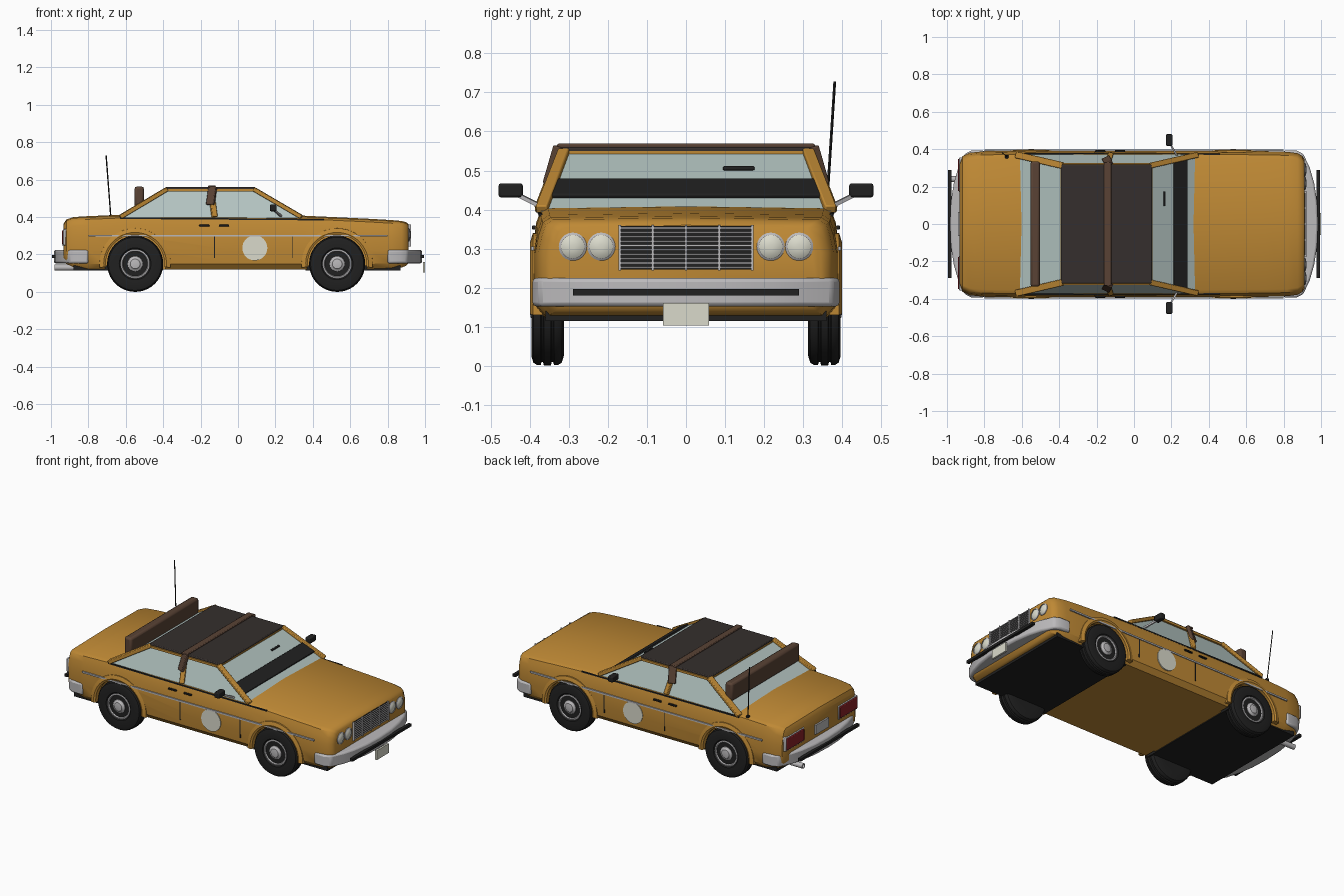
import bpy, bmesh, math
from mathutils import Vector, Euler

if "Cube" in bpy.data.objects:
    bpy.data.objects.remove(bpy.data.objects["Cube"])


def mat(name, r, g, b):
    m = bpy.data.materials.new(name)
    m.diffuse_color = (r, g, b, 1)
    m.use_nodes = True
    m.node_tree.nodes["Principled BSDF"].inputs["Base Color"].default_value = m.diffuse_color
    return m


PAINT = mat("ochre_paint", 0.52, 0.25, 0.035)
BLACK = mat("black_plastic", 0.015, 0.015, 0.015)
ROOF = mat("dark_vinyl", 0.035, 0.028, 0.026)
BROWN = mat("brown_wood", 0.10, 0.055, 0.035)
GLASS = mat("glass", 0.45, 0.55, 0.53)
CHROME = mat("chrome", 0.50, 0.49, 0.50)
RED = mat("red_lens", 0.25, 0.015, 0.02)
CREAM = mat("cream", 0.70, 0.70, 0.60)


def finish(name, bm, m, smooth=True, bevel=0):
    bmesh.ops.recalc_face_normals(bm, faces=bm.faces)
    me = bpy.data.meshes.new(name)
    bm.to_mesh(me)
    bm.free()
    o = bpy.data.objects.new(name, me)
    bpy.context.collection.objects.link(o)
    me.materials.append(m)
    if bevel:
        b = o.modifiers.new("bevel", 'BEVEL')
        b.width, b.segments, b.limit_method = bevel, 2, 'ANGLE'
    if smooth:
        shade(o)
    return o


def activate(o):
    bpy.ops.object.select_all(action='DESELECT')
    o.select_set(True)
    bpy.context.view_layer.objects.active = o


def shade(o):
    activate(o)
    bpy.ops.object.shade_smooth_by_angle(angle=math.radians(35))


def loft(name, rings, m, smooth=True, bevel=0):
    """Skin closed rings of points and cap both ends."""
    bm = bmesh.new()
    vs = [[bm.verts.new(p) for p in r] for r in rings]
    n = len(vs[0])
    for a, b in zip(vs, vs[1:]):
        for i in range(n):
            j = (i + 1) % n
            bm.faces.new((a[i], a[j], b[j], b[i]))
    bm.faces.new(vs[0])
    bm.faces.new(vs[-1])
    return finish(name, bm, m, smooth, bevel)


def box(name, c, size, m, bevel=0, rot=(0, 0, 0)):
    bm = bmesh.new()
    bmesh.ops.create_cube(bm, size=1)
    bmesh.ops.scale(bm, vec=size, verts=bm.verts)
    o = finish(name, bm, m, bevel > 0, bevel)
    o.location, o.rotation_euler = c, Euler(rot)
    return o


def beam(name, a, b, w, h, m, bevel=0):
    a, b = Vector(a), Vector(b)
    d = b - a
    return box(name, (a + b) / 2, (w, h, d.length), m, bevel, d.to_track_quat('Z', 'Y').to_euler())


def lathe(name, prof, c, m, axis='Y', s=1, n=32):
    """Turn (radius, distance) points round an axis through c."""
    rings = []
    for r, d in prof:
        ring = []
        for i in range(n):
            t = 2 * math.pi * i / n
            u, v = r * math.cos(t), r * math.sin(t)
            off = (u, d * s, v) if axis == 'Y' else (d * s, u, v)
            ring.append(Vector(c) + Vector(off))
        rings.append(ring)
    return loft(name, rings, m)


# Body shell: cross-sections along x (x, half width, top, bottom)
STATIONS = [(-.932, .335, .362, .17), (-.918, .362, .384, .15), (-.88, .381, .397, .132),
            (-.80, .389, .402, .12), (-.60, .392, .41, .12), (0, .393, .41, .12),
            (.34, .392, .405, .12), (.70, .389, .388, .12), (.82, .386, .381, .122),
            (.875, .378, .376, .13), (.90, .364, .369, .14), (.912, .345, .357, .155)]
rings = []
for x, w, t, b in STATIONS:
    half = [(.92, b), (.985, b + .03), (1, .22), (1, .29), (.977, t - .045), (.95, t - .014), (.90, t - .002)]
    rings.append([(x, w * f, z) for f, z in half] + [(x, 0, t + .003)] +
                 [(x, -w * f, z) for f, z in reversed(half)])
body = loft("body", rings, PAINT, False)

# Wheel wells
WHEELS = (-.55, .53)
for wx in WHEELS:
    for s in (1, -1):
        cut = lathe("well_cutter", [(.163, .29), (.163, .5)], (wx, 0, .15), BLACK, s=s)
        cut.hide_render = True
        mod = body.modifiers.new("well", 'BOOLEAN')
        mod.operation, mod.object, mod.solver = 'DIFFERENCE', cut, 'EXACT'
        activate(body)
        bpy.ops.object.modifier_apply(modifier=mod.name)
        bpy.data.objects.remove(cut)
shade(body)

# Wheels and arch flares
TYRE = [(.08, .313), (.125, .313), (.142, .318), (.148, .328), (.148, .338), (.141, .340), (.141, .344),
        (.15, .346), (.15, .364), (.141, .366), (.141, .370), (.148, .372), (.148, .382),
        (.142, .391), (.125, .396), (.085, .394), (.076, .386)]
RIM = [(.078, .37), (.078, .391), (.070, .393), (.064, .382), (.045, .376), (.040, .388),
       (.030, .392), (.026, .398), (.012, .400)]
for wx in WHEELS:
    for s in (1, -1):
        c = (wx, 0, .15)
        lathe("tyre", TYRE, c, BLACK, s=s, n=40)
        lathe("wheel_rim", RIM, c, CHROME, s=s)
        prof = [(.157, .36), (.157, .394), (.168, .399), (.19, .392), (.192, .36)]
        arc = [math.radians(-6 + 192 * i / 24) for i in range(25)]
        loft("arch_flare", [[(wx + r * math.cos(a), s * y, .15 + r * math.sin(a)) for r, y in prof]
                            for a in arc], PAINT)

# Underside trays
box("front_undertray", (.615, 0, .127), (.51, .72, .026), BLACK)
box("rear_undertray", (-.64, 0, .127), (.48, .72, .026), BLACK)

# Greenhouse glass and roof


def rect(x0, x1, w, z):
    return [(x0, -w, z), (x1, -w, z), (x1, w, z), (x0, w, z)]


loft("window_glass", [rect(-.63, .34, .372, .395), rect(-.385, .09, .308, .548)], GLASS, False)
box("roof", (-.147, 0, .552), (.485, .635, .016), ROOF, .005)
for s in (1, -1):
    beam("front_pillar", (.34, s * .37, .40), (.085, s * .312, .549), .03, .022, PAINT, .004)
    beam("rear_pillar", (-.63, s * .37, .40), (-.38, s * .312, .549), .036, .022, PAINT, .004)
    beam("centre_pillar", (-.125, s * .374, .40), (-.145, s * .312, .549), .03, .022, PAINT, .004)
    beam("roof_rail", (-.39, s * .313, .543), (.095, s * .313, .543), .024, .014, PAINT)
    beam("belt_moulding", (-.63, s * .376, .394), (.46, s * .372, .386), .008, .008, BLACK)
    beam("roof_strap_side", (-.135, s * .322, .562), (-.148, s * .35, .465), .045, .022, BROWN, .004)
box("windscreen_header", (.09, 0, .543), (.018, .62, .014), PAINT)
box("rear_window_header", (-.385, 0, .543), (.018, .62, .014), PAINT)
box("roof_strap", (-.14, 0, .563), (.04, .66, .012), BROWN, .004)
box("rear_window_board", (-.528, 0, .508), (.05, .67, .11), BROWN, .012)
box("windscreen_visor", (.248, 0, .453), (.085, .71, .016), BLACK, .004, (0, math.radians(30), 0))
box("dash_rim", (.163, .135, .505), (.012, .08, .01), BLACK, .003, (0, math.radians(30), 0))

# Side details
for s in (1, -1):
    box("side_trim", (0, s * .393, .30), (1.6, .008, .01), CHROME)
    lathe("door_roundel", [(.067, .385), (.067, .3965)], (.09, 0, .235), CREAM, s=s)
    for hx in (-.18, -.075):
        box("door_handle", (hx, s * .389, .354), (.055, .012, .01), BLACK, .003)
    for dx in (-.125, .29):
        box("door_seam", (dx, s * .391, .24), (.005, .006, .12), BLACK)
    beam("mirror_stalk", (.23, s * .365, .405), (.19, s * .435, .44), .01, .01, CHROME)
    box("wing_mirror", (.188, s * .449, .449), (.034, .062, .036), BLACK, .006)

# Bumpers, front and rear
PLAN = [(.80, .393), (.87, .393), (.905, .375), (.94, .30), (.963, .22), (.979, .12), (.984, 0)]
for e, name in ((1, "front"), (-1, "rear")):
    pts = [(e * x, y) for x, y in PLAN] + [(e * x, -y) for x, y in reversed(PLAN[:-1])]
    loft(name + "_bumper", [[(x, y, z) for x, y in pts] for z in (.152, .225)], CHROME, True, .01)
    box(name + "_bumper_strip", (e * .985, 0, .188), (.02, .58, .016), BLACK)
box("front_plate", (.994, 0, .132), (.012, .118, .058), CREAM)
box("rear_plate", (-.934, 0, .277), (.016, .13, .058), CHROME)
lathe("exhaust_pipe", [(.012, -.84), (.016, -.90), (.016, -.98), (.011, -.98), (.011, -.95)],
      (0, .24, .13), CHROME, 'X', n=16)

# Grille
box("grille_back", (.908, 0, .302), (.016, .34, .112), BLACK)
for i in range(10):
    box("grille_slat", (.917, 0, .252 + i * .0112), (.01, .34, .004), CHROME)
for i in range(5):
    box("grille_upright", (.918, -.17 + i * .085, .302), (.012, .006, .116), CHROME)

# Lamps
for s in (1, -1):
    for y in (.217, .29):
        lathe("headlamp_ring", [(.036, .86), (.036, .915), (.030, .919), (.030, .91)],
              (0, s * y, .305), CHROME, 'X', n=24)
        lathe("headlamp", [(.031, .89), (.031, .914), (.02, .921), (.006, .923)],
              (0, s * y, .305), CREAM, 'X', n=24)
    box("tail_lamp_bezel", (-.916, s * .262, .292), (.04, .186, .086), CHROME, .004)
    box("tail_lamp", (-.922, s * .262, .292), (.04, .172, .072), RED, .004)

# Aerial
beam("aerial", (-.68, .36, .40), (-.705, .381, .728), .005, .005, BLACK)
box("aerial_base", (-.68, .36, .405), (.018, .018, .014), BLACK, .003)
